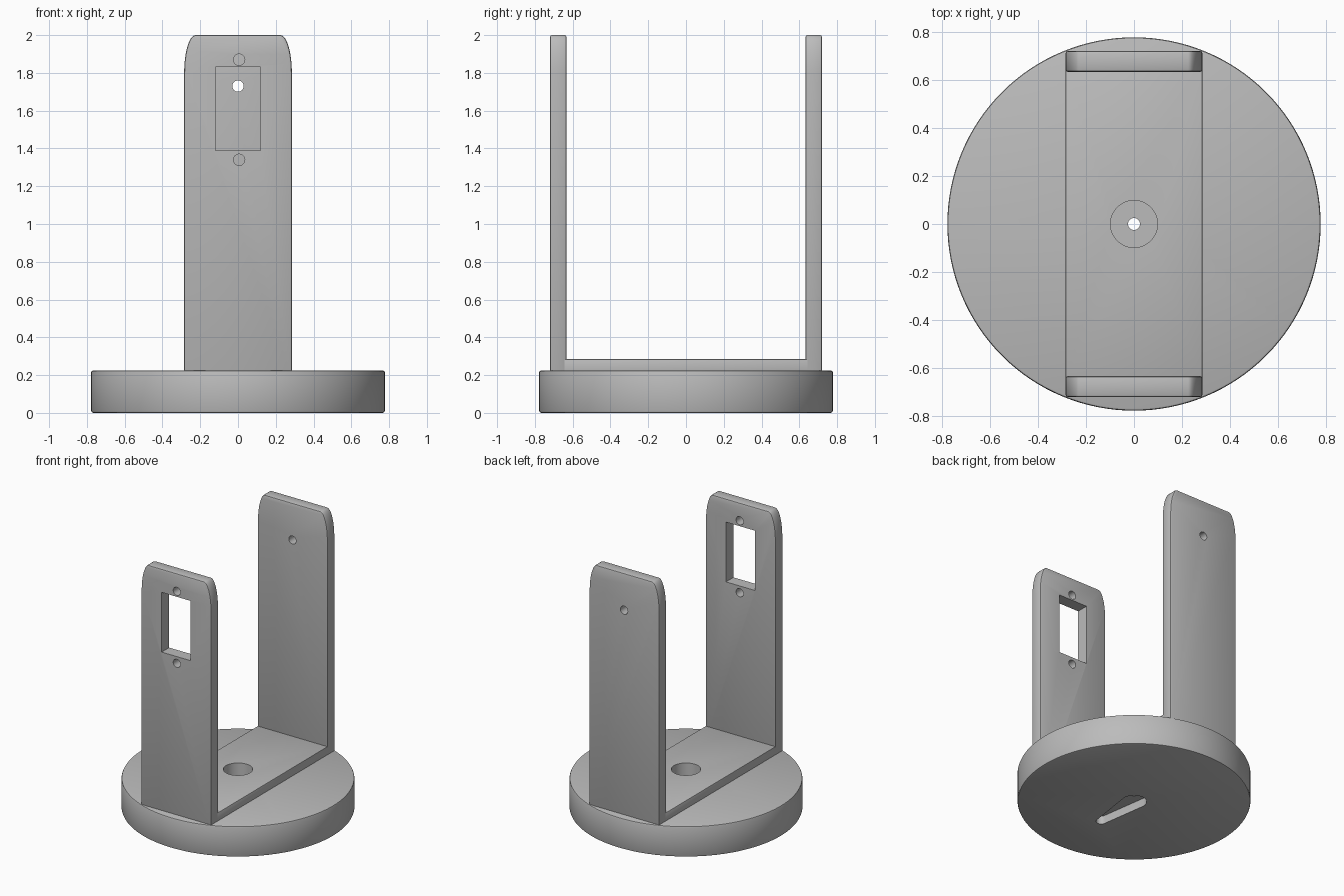
import bpy
import bmesh
from math import cos, sin, pi

cube = bpy.data.objects.get("Cube")
if cube:
    bpy.data.objects.remove(cube, do_unlink=True)

grey = bpy.data.materials.new("plain grey")
grey.use_nodes = True
colour = (0.5, 0.5, 0.5, 1)
grey.diffuse_color = colour
grey.node_tree.nodes["Principled BSDF"].inputs["Base Color"].default_value = colour


def arc(cx, cy, rx, ry, start, end, steps):
    return [(cx + rx * cos(start + (end - start) * i / steps),
             cy + ry * sin(start + (end - start) * i / steps)) for i in range(steps + 1)]


def circle(cx, cy, r, steps=48):
    return arc(cx, cy, r, r, 0, 2 * pi, steps)[:-1]


def box(x, low, high):
    return [(-x, low), (x, low), (x, high), (-x, high)]


def prism(name, outline, low, high, upright=False):
    """Extrude an outline along z, or along y when upright."""
    place = (lambda u, v, w: (u, w, v)) if upright else (lambda u, v, w: (u, v, w))
    bm = bmesh.new()
    face = bm.faces.new([bm.verts.new(place(u, v, low)) for u, v in outline])
    top = bmesh.ops.extrude_face_region(bm, geom=[face])["geom"]
    shift = place(0, 0, high - low)
    bmesh.ops.translate(bm, vec=shift, verts=[g for g in top if isinstance(g, bmesh.types.BMVert)])
    bmesh.ops.recalc_face_normals(bm, faces=bm.faces)
    mesh = bpy.data.meshes.new(name)
    bm.to_mesh(mesh)
    bm.free()
    mesh.materials.append(grey)
    obj = bpy.data.objects.new(name, mesh)
    bpy.context.collection.objects.link(obj)
    return obj


def finish(obj, bevel, cutters):
    """Soften the edges, cut the openings and shade smooth."""
    bpy.ops.object.select_all(action="DESELECT")
    obj.select_set(True)
    bpy.context.view_layer.objects.active = obj
    mod = obj.modifiers.new("soft edges", "BEVEL")
    mod.width = bevel
    mod.segments = 2
    mod.limit_method = "ANGLE"
    for cutter in cutters:
        cut = obj.modifiers.new("opening", "BOOLEAN")
        cut.operation = "DIFFERENCE"
        cut.solver = "EXACT"
        cut.object = cutter
    for name in [m.name for m in obj.modifiers]:
        bpy.ops.object.modifier_apply(modifier=name)
    bpy.ops.object.shade_smooth_by_angle(angle=0.6)


# Openings through the middle of the base
bore = prism("bore_cutter", circle(0, 0, 0.098), 0.12, 0.5)
pin = prism("pin_cutter", circle(0, 0, 0.025, 24), -0.1, 0.5)
horn = arc(0, 0, 0.085, 0.085, 0, pi, 16) + arc(0, -0.34, 0.035, 0.035, pi, 2 * pi, 12)
slot = prism("slot_cutter", horn, -0.1, 0.06)

# Round base and the raised strip between the uprights
base = prism("round_base", circle(0, 0, 0.777, 128), 0, 0.225)
finish(base, 0.01, [bore, pin, slot])
strip = prism("floor_strip", box(0.285, -0.65, 0.65), 0.2, 0.285)
finish(strip, 0.006, [bore])

# Two uprights with rounded shoulders
shoulder = arc(0.225, 1.8, 0.06, 0.2, 0, pi / 2, 12)
outline = [(-0.285, 0.2), (0.285, 0.2)] + shoulder + [(-x, z) for x, z in reversed(shoulder)]
front = prism("front_upright", outline, -0.72, -0.633, True)
back = prism("back_upright", outline, 0.633, 0.72, True)

# Motor window and screw holes in front, pivot hole behind
window = prism("window_cutter", box(0.118, 1.39, 1.83), -0.9, -0.5, True)
screws = [prism("screw_cutter", circle(0.006, z, 0.03, 24), -0.9, -0.5, True) for z in (1.34, 1.87)]
pivot = prism("pivot_cutter", circle(0, 1.73, 0.03, 24), 0.5, 0.9, True)
finish(front, 0.01, [window] + screws)
finish(back, 0.01, [pivot])

for cutter in [bore, pin, slot, window, pivot] + screws:
    bpy.data.objects.remove(cutter, do_unlink=True)
